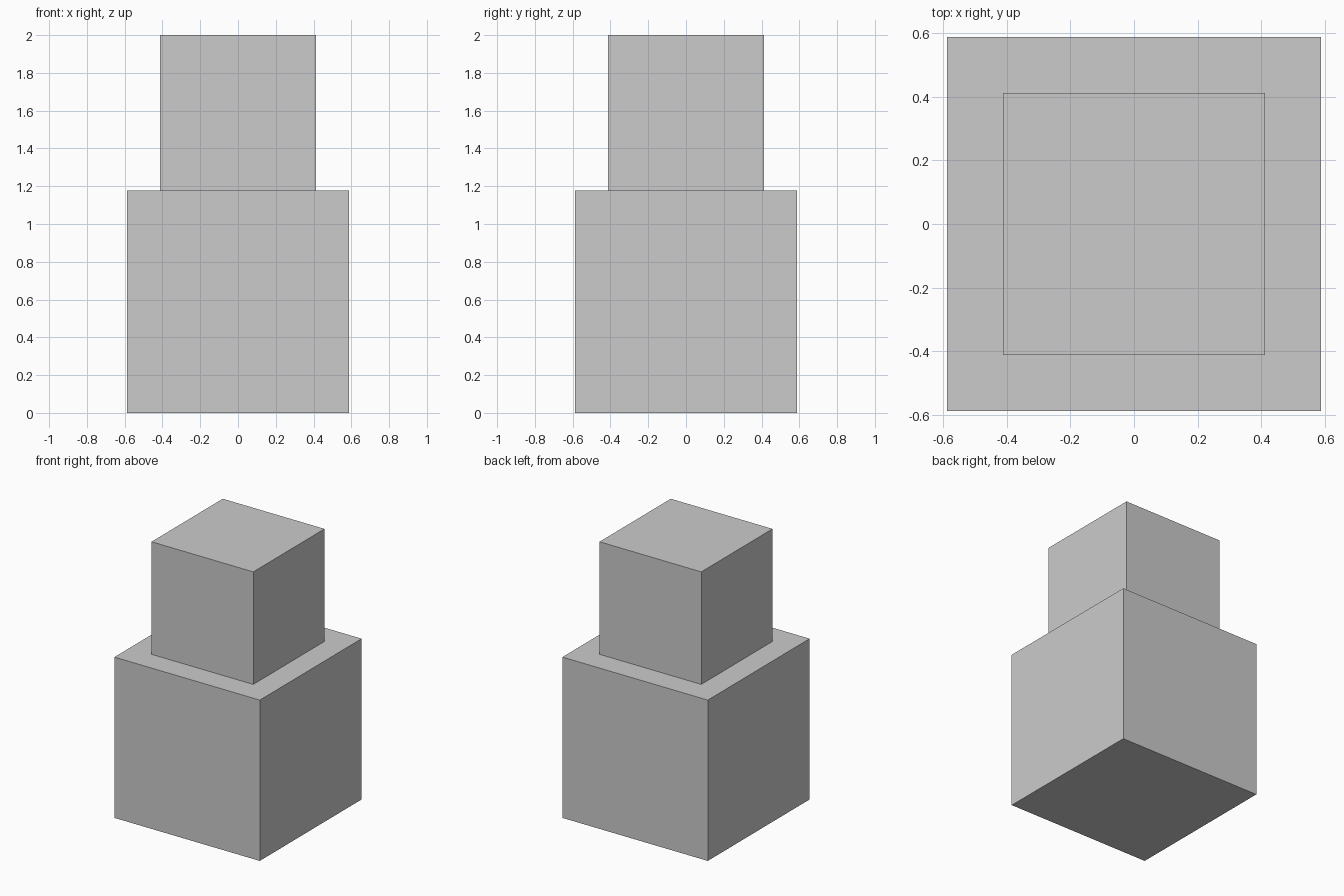
import bpy

if "Cube" in bpy.data.objects:
    bpy.data.objects.remove(bpy.data.objects["Cube"])


def add_cube(name, size, base_z):
    """Cube centred on the z axis, standing on base_z."""
    bpy.ops.mesh.primitive_cube_add(size=size, location=(0, 0, base_z + size / 2))
    bpy.context.object.name = name


LOWER = 1.1765
UPPER = 2 - LOWER

# Large block on the ground
add_cube("lower_block", LOWER, 0)

# Smaller block stacked on top
add_cube("upper_block", UPPER, LOWER)
